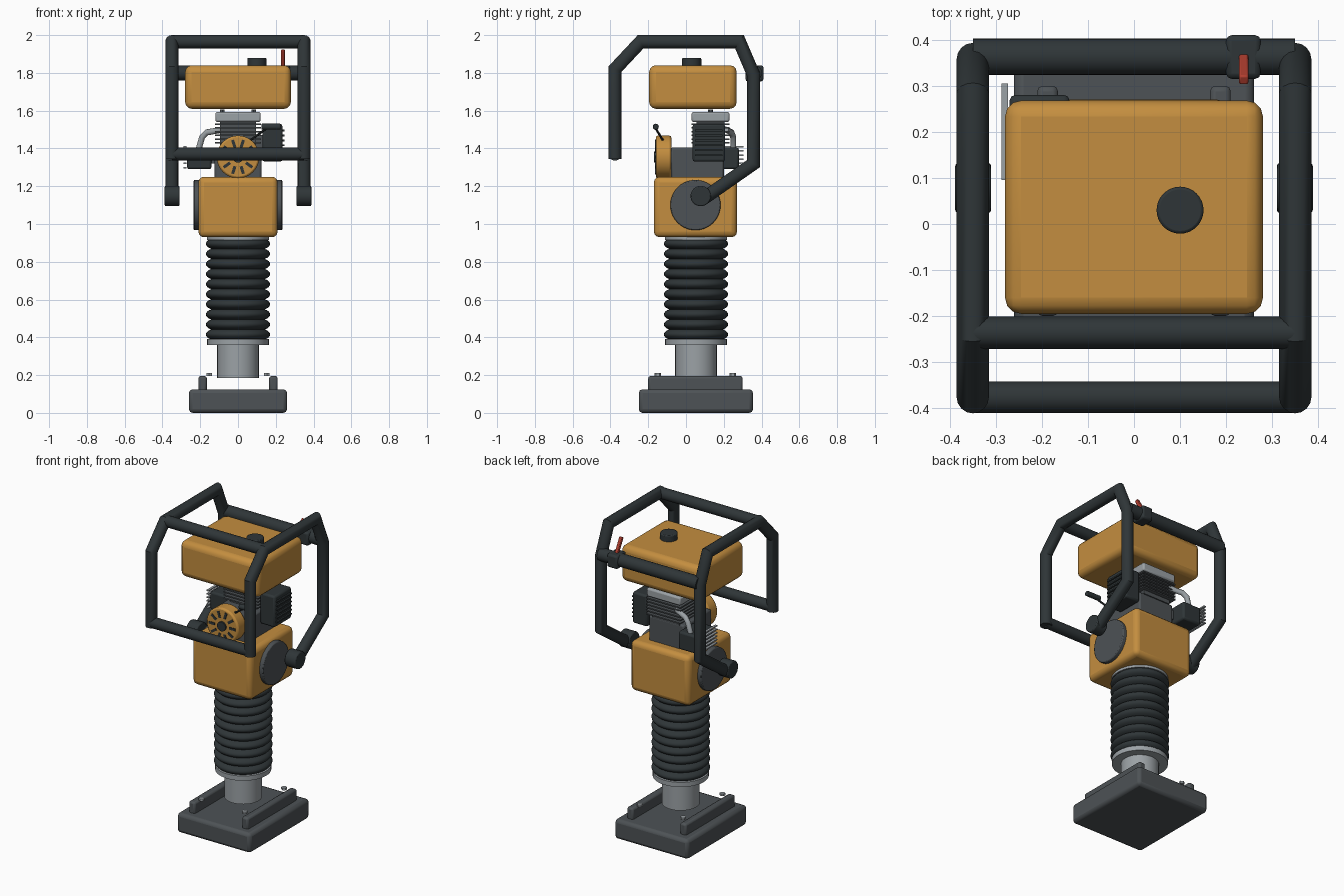
import bpy, bmesh
from math import sin, cos, pi
from mathutils import Vector

if "Cube" in bpy.data.objects:
    bpy.data.objects.remove(bpy.data.objects["Cube"])


def mat(name, c):
    m = bpy.data.materials.new(name)
    m.diffuse_color = (*c, 1)
    m.use_nodes = True
    m.node_tree.nodes["Principled BSDF"].inputs["Base Color"].default_value = m.diffuse_color
    return m


ORANGE = mat("orange_paint", (0.55, 0.27, 0.05))
BLACK = mat("black_rubber", (0.028, 0.036, 0.039))
DARK = mat("dark_iron", (0.075, 0.085, 0.092))
STEEL = mat("steel", (0.33, 0.36, 0.38))
RED = mat("red_lever", (0.45, 0.05, 0.03))


def finish(name, bm, m, bevel=0, seg=2, smooth=True):
    bmesh.ops.recalc_face_normals(bm, faces=bm.faces)
    me = bpy.data.meshes.new(name)
    bm.to_mesh(me)
    bm.free()
    ob = bpy.data.objects.new(name, me)
    bpy.context.collection.objects.link(ob)
    me.materials.append(m)
    if bevel:
        b = ob.modifiers.new("bevel", 'BEVEL')
        b.width, b.segments, b.limit_method = bevel, seg, 'ANGLE'
    if smooth:
        bpy.ops.object.select_all(action='DESELECT')
        bpy.context.view_layer.objects.active = ob
        ob.select_set(True)
        bpy.ops.object.shade_smooth_by_angle(angle=0.6)
    return ob


def box(name, x, y, z, m, bevel=0.0, seg=2):
    """Box from (min, max) ranges."""
    bm = bmesh.new()
    bmesh.ops.create_cube(bm, size=1)
    for v in bm.verts:
        v.co = [(r[0] + r[1]) / 2 + c * (r[1] - r[0]) for r, c in zip((x, y, z), v.co)]
    return finish(name, bm, m, bevel, seg)


def rod(name, a, b, r, m, sides=32, bevel=0):
    """Cylinder between two points."""
    a, b = Vector(a), Vector(b)
    bm = bmesh.new()
    bmesh.ops.create_cone(bm, cap_ends=True, segments=sides, radius1=r, radius2=r, depth=(b - a).length)
    q = (b - a).to_track_quat('Z', 'Y')
    for v in bm.verts:
        v.co = q @ v.co + (a + b) / 2
    return finish(name, bm, m, bevel)


def tube(name, pts, r, m, sides=16):
    """Mitred tube along a planar path."""
    pts = [Vector(p) for p in pts]
    bm = bmesh.new()
    side = (pts[1] - pts[0]).cross(pts[2] - pts[1]).normalized()
    rings = []
    for i, p in enumerate(pts):
        d0 = (p - pts[i - 1]).normalized() if i else (pts[1] - p).normalized()
        d1 = (pts[i + 1] - p).normalized() if i < len(pts) - 1 else d0
        t = (d0 + d1).normalized()
        n = t.cross(side) / max(t.dot(d0), 0.3)
        rings.append([bm.verts.new(p + r * (side * cos(2 * pi * k / sides) + n * sin(2 * pi * k / sides)))
                      for k in range(sides)])
    for a, b in zip(rings, rings[1:]):
        for k in range(sides):
            j = (k + 1) % sides
            bm.faces.new((a[k], a[j], b[j], b[k]))
    bm.faces.new(rings[0])
    bm.faces.new(rings[-1])
    return finish(name, bm, m)


def lathe(name, prof, cy, m, sides=40):
    """Revolve an (r, z) profile around the vertical leg axis."""
    bm = bmesh.new()
    rings = [[bm.verts.new((r * cos(2 * pi * k / sides), cy + r * sin(2 * pi * k / sides), z))
              for k in range(sides)] for r, z in prof]
    for a, b in zip(rings, rings[1:]):
        for k in range(sides):
            j = (k + 1) % sides
            bm.faces.new((a[k], a[j], b[j], b[k]))
    bm.faces.new(rings[0])
    bm.faces.new(rings[-1])
    return finish(name, bm, m)


LEG_Y = 0.053
# Tamping foot with rails and bolts
box("tamping_foot", (-.26, .26), (-.25, .355), (0, .125), DARK, .02)
for s in (-1, 1):
    box("foot_rail", sorted((s * .165, s * .21)), (-.2, .3), (.11, .195), DARK, .012)
    for y in (-.15, .248):
        rod("foot_bolt", (s * .153, y, .196), (s * .153, y, .21), .017, STEEL, 6)

# Leg and bellows
rod("leg_column", (0, LEG_Y, .185), (0, LEG_Y, .38), .11, STEEL, 40)
rod("lower_clamp", (0, LEG_Y, .36), (0, LEG_Y, .39), .163, STEEL, 40)
rod("upper_clamp", (0, LEG_Y, .915), (0, LEG_Y, .945), .165, STEEL, 40)
ribs, z0, z1 = 10, .388, .922
prof = []
for i in range(ribs * 8 + 1):
    prof.append((.142 + .028 * abs(sin(pi * i / 8)) ** .7, z0 + (z1 - z0) * i / (ribs * 8)))
lathe("bellows", prof, LEG_Y, BLACK)

# Gear housing with side covers and handle mounts
box("gear_housing", (-.21, .21), (-.17, .27), (.93, 1.25), ORANGE, .03, 3)
for s in (-1, 1):
    rod("side_cover", (s * .2, .05, 1.1), (s * .235, .05, 1.1), .133, DARK, 40, .006)
    rod("handle_mount", (s * .31, .078, 1.148), (s * .388, .078, 1.148), .054, BLACK, 32, .006)

# Guide handle frame
side_path = [(-.376, 1.345), (-.376, 1.82), (-.24, 1.965), (.283, 1.965),
             (.358, 1.79), (.358, 1.32), (.1, 1.14)]
for s in (-1, 1):
    tube("handle_side", [(s * .35, y, z) for y, z in side_path], .035, BLACK)
for name, y, z, r in (("front_lower_bar", -.376, 1.37, .034), ("front_top_bar", -.236, 1.965, .035),
                      ("rear_grip_bar", .363, 1.8, .04)):
    rod(name, (-.35, y, z), (.35, y, z), r, BLACK, 20)

# Throttle
box("throttle_clamp", (.2, .275), (.315, .41), (1.755, 1.84), BLACK, .012)
lever = box("throttle_lever", (-.01, .01), (-.011, .011), (-.055, .055), RED, .004)
lever.location, lever.rotation_euler = (.238, .338, 1.872), (.5, 0, 0)

# Fuel tank
box("fuel_tank", (-.28, .28), (-.195, .268), (1.61, 1.84), ORANGE, .035, 3)
rod("fuel_cap", (.1, .03, 1.83), (.1, .03, 1.88), .051, BLACK, 32, .006)

# Engine block, fins and head
box("engine_block", (-.125, .125), (-.08, .2), (1.24, 1.405), DARK, .01)
box("cylinder_core", (-.095, .095), (.055, .205), (1.4, 1.55), DARK)
for i in range(6):
    z = 1.425 + i * .02
    box("cooling_fin", (-.122, .122), (.03, .23), (z, z + .008), DARK)
box("cylinder_head", (-.12, .12), (.03, .23), (1.54, 1.593), STEEL, .01)
for s in (-1, 1):
    rod("head_bolt", (s * .083, .13, 1.59), (s * .083, .13, 1.605), .013, DARK, 6)

# Recoil starter with radial vents and pull handle
SZ = 1.355
rod("starter_cover", (0, -.16, SZ), (0, -.078, SZ), .113, ORANGE, 40, .01)
rod("starter_hub", (0, -.17, SZ), (0, -.15, SZ), .03, BLACK, 24)
for k in range(10):
    a = 2 * pi * k / 10
    vent = box("starter_vent", (.052, .094), (-.163, -.155), (-.008, .008), BLACK)
    vent.location, vent.rotation_euler = (0, 0, SZ), (0, a, 0)
rod("starter_rope", (.06, -.12, 1.44), (.15, -.16, 1.505), .006, BLACK, 8)
rod("pull_handle", (.125, -.16, 1.515), (.225, -.16, 1.515), .016, BLACK, 16, .004)

# Air filter and intake
box("intake", (.08, .15), (.08, .17), (1.39, 1.47), DARK)
box("air_filter", (.13, .235), (.035, .207), (1.33, 1.53), BLACK, .012)
for i in range(6):
    z = 1.36 + i * .026
    box("filter_rib", (.225, .245), (.048, .194), (z, z + .009), BLACK)

# Muffler, heat guard slats and exhaust pipe
box("muffler", (-.27, -.14), (.1, .28), (1.29, 1.405), BLACK, .012)
box("muffler_bracket", (-.15, -.1), (.12, .19), (1.32, 1.38), DARK)
for i in range(6):
    z = 1.295 + i * .022
    box("guard_slat", (-.288, -.273), (.095, .305), (z, z + .008), STEEL)
tube("exhaust_pipe", [(-.08, .21, 1.5), (-.165, .24, 1.485), (-.19, .25, 1.46), (-.21, .25, 1.39)], .016, STEEL, 12)
